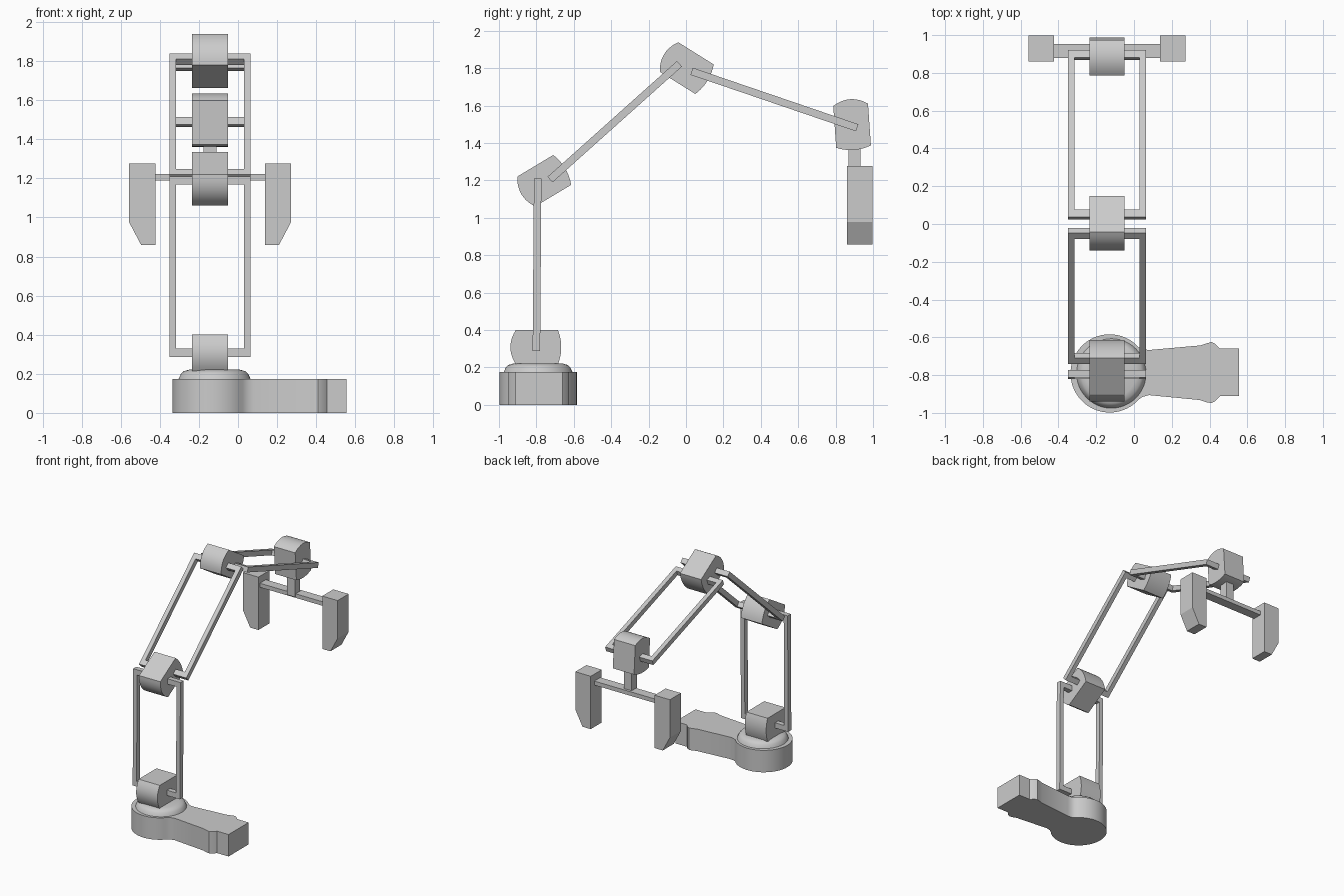
import bpy, bmesh
from math import sin, cos, radians, atan2, hypot, pi

if "Cube" in bpy.data.objects:
    bpy.data.objects.remove(bpy.data.objects["Cube"])

CX = -0.143  # arm centre plane


def finish(name, bm, smooth=None):
    bmesh.ops.recalc_face_normals(bm, faces=bm.faces)
    me = bpy.data.meshes.new(name)
    bm.to_mesh(me)
    bm.free()
    ob = bpy.data.objects.new(name, me)
    bpy.context.collection.objects.link(ob)
    if smooth:
        bpy.ops.object.select_all(action='DESELECT')
        ob.select_set(True)
        bpy.context.view_layer.objects.active = ob
        bpy.ops.object.shade_smooth_by_angle(angle=radians(smooth))
    return ob


def prism(name, pts, axis, lo, hi, smooth=None):
    """Extrude a 2D outline along the given axis (0=x, 1=y, 2=z)."""
    def place(p, d):
        c = list(p)
        c.insert(axis, d)
        return c
    bm = bmesh.new()
    a = [bm.verts.new(place(p, lo)) for p in pts]
    b = [bm.verts.new(place(p, hi)) for p in pts]
    bm.faces.new(a)
    bm.faces.new(b)
    for i in range(len(pts)):
        j = (i + 1) % len(pts)
        bm.faces.new((a[i], a[j], b[j], b[i]))
    return finish(name, bm, smooth)


def box(name, x0, x1, y0, y1, z0, z1):
    return prism(name, [(x0, y0), (x1, y0), (x1, y1), (x0, y1)], 2, z0, z1)


def joint(name, y, z, deg, hu=0.112, hv=0.093, n=10):
    """Block with bulging ends, turned about x."""
    pts = []
    for side, bulge in ((1, 0.018), (-1, 0.03)):
        for i in range(n + 1):
            t = -1 + 2 * i / n
            pts.append((side * (hu + bulge * (1 - t * t)), side * t * hv))
    a = radians(deg)
    pts = [(y + u * cos(a) - v * sin(a), z + u * sin(a) + v * cos(a)) for u, v in pts]
    prism(name, pts, 0, CX - 0.093, CX + 0.093, 35)


def link(name, p, q, hw=0.207, bar=0.034, end=0.042, thick=0.04):
    """Rectangular open frame from p to q (y, z)."""
    cy, cz = (p[0] + q[0]) / 2, (p[1] + q[1]) / 2
    hl = hypot(q[0] - p[0], q[1] - p[1]) / 2
    a = atan2(q[1] - p[1], q[0] - p[0])
    bm = bmesh.new()
    rings = []
    for w, l, v in ((hw, hl, -1), (hw, hl, 1), (hw - bar, hl - end, 1), (hw - bar, hl - end, -1)):
        v *= thick / 2
        rings.append([bm.verts.new((CX + sx * w, cy + su * l * cos(a) - v * sin(a),
                                    cz + su * l * sin(a) + v * cos(a)))
                      for sx, su in ((-1, -1), (1, -1), (1, 1), (-1, 1))])
    for r in range(4):
        A, B = rings[r], rings[(r + 1) % 4]
        for i in range(4):
            j = (i + 1) % 4
            bm.faces.new((A[i], A[j], B[j], B[i]))
    finish(name, bm)


# Base plate: round hub with a widening tail
bx, by, R = -0.129, -0.791, 0.207
outline = [(bx + R * cos(radians(t)), by + R * sin(radians(t))) for t in range(42, 319, 6)]
outline += [(0.045, -0.915), (0.08, -0.906), (0.35, -0.932), (0.385, -0.944), (0.41, -0.948),
            (0.43, -0.938), (0.455, -0.911), (0.555, -0.911), (0.555, -0.66), (0.455, -0.66),
            (0.43, -0.635), (0.41, -0.625), (0.385, -0.632), (0.35, -0.643), (0.08, -0.667),
            (0.045, -0.663)]
prism("base_plate", outline, 2, 0, 0.174, 25)

# Turntable dome: lathed profile on the hub
bm = bmesh.new()
prof = [(0.188, 0.165), (0.18, 0.183), (0.172, 0.2), (0.158, 0.213), (0.13, 0.221)]
N = 48
rings = [[bm.verts.new((-0.12 + r * cos(2 * pi * i / N), by + r * sin(2 * pi * i / N), z))
          for i in range(N)] for r, z in prof]
for A, B in zip(rings, rings[1:]):
    for i in range(N):
        j = (i + 1) % N
        bm.faces.new((A[i], A[j], B[j], B[i]))
bm.faces.new(rings[0])
bm.faces.new(rings[-1])
finish("turntable_dome", bm, 40)

# Joint blocks
joint("base_joint", -0.797, 0.308, 0)
joint("lower_joint", -0.758, 1.198, 31)
joint("elbow_joint", 0.004, 1.80, -32)
joint("wrist_joint", 0.888, 1.492, -86)

# Link frames
link("lower_link", (-0.80, 0.287), (-0.793, 1.21))
link("middle_link", (-0.727, 1.204), (-0.035, 1.823))
link("upper_link", (0.03, 1.783), (0.915, 1.481))

# Gripper: stem, crossbar and a mirrored pair of fingers
box("gripper_stem", CX - 0.034, CX + 0.034, 0.868, 0.934, 1.20, 1.40)
box("gripper_crossbar", CX - 0.31, CX + 0.31, 0.878, 0.953, 1.19, 1.222)
for side, name in ((-1, "finger_left"), (1, "finger_right")):
    pts = [(0.28, 1.277), (0.415, 1.277), (0.415, 0.977), (0.352, 0.858), (0.28, 0.858)]
    prism(name, [(CX + side * x, z) for x, z in pts], 1, 0.86, 0.998)
